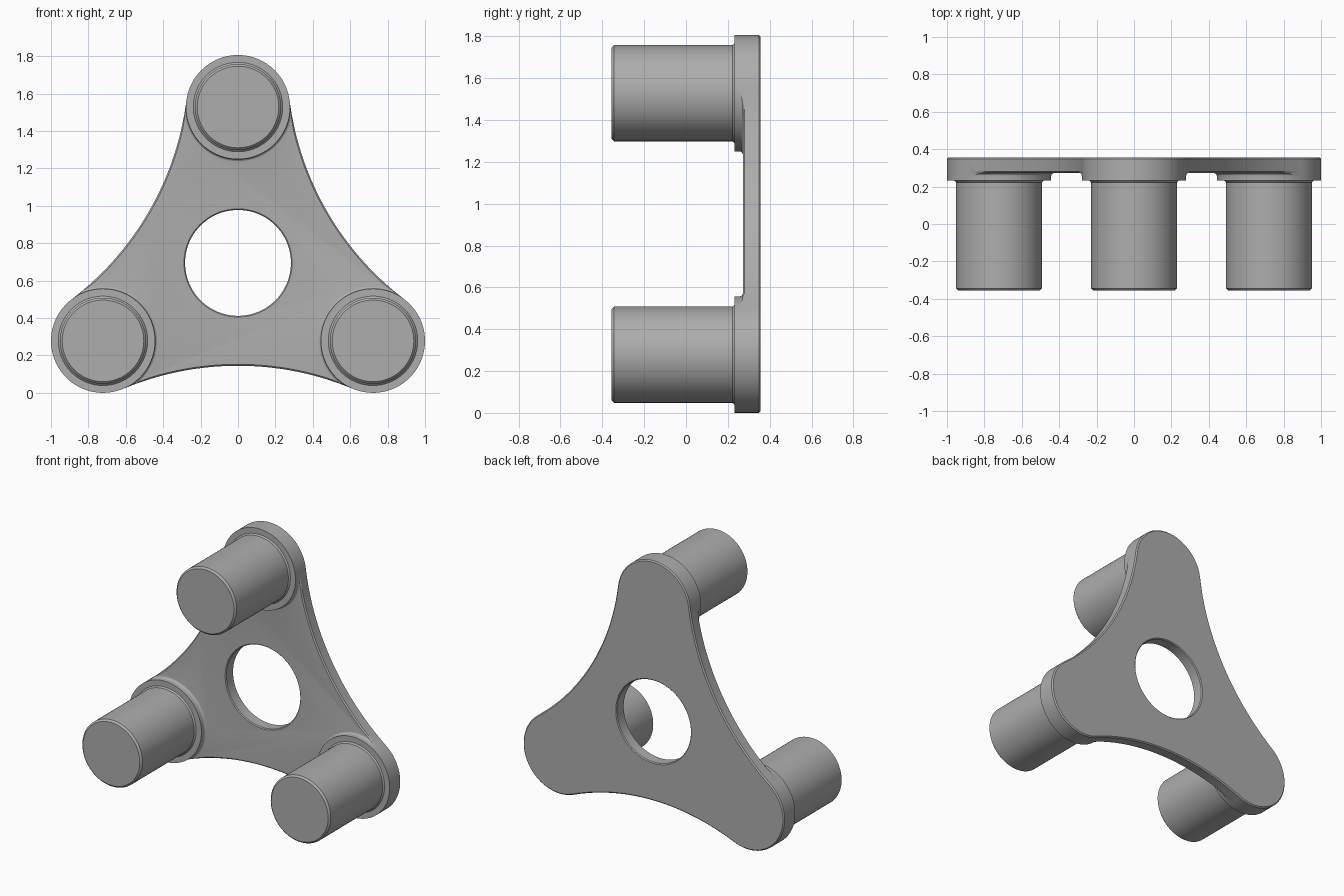
import bpy, bmesh
from math import sin, cos, radians, pi

if "Cube" in bpy.data.objects:
    bpy.data.objects.remove(bpy.data.objects["Cube"])

CZ = 0.695            # height of the hub centre
D, R = 0.8335, 0.278  # boss distance from hub, boss radius
RC = 1.59             # radius of the concave sides
DC = 0.55 + RC        # distance of the concave side centres
HALF = 22.73          # half angle of a concave side, degrees
PHI = 60 + HALF       # tangent angle on a boss
PIN_R = 0.23
BOSS_Y, PLATE_Y, BACK_Y = 0.232, 0.272, 0.356
ARMS = [90, 210, 330]


def polar(r, deg, c=(0, 0)):
    return c[0] + r * cos(radians(deg)), c[1] + r * sin(radians(deg))


def loft(name, layers):
    """Closed solid through (y, [(x, z), ...]) layers, capped at both ends."""
    bm = bmesh.new()
    rings = [[bm.verts.new((x, y, z + CZ)) for x, z in pts] for y, pts in layers]
    n = len(rings[0])
    for a, b in zip(rings, rings[1:]):
        for i in range(n):
            j = (i + 1) % n
            bm.faces.new((a[i], a[j], b[j], b[i]))
    bm.faces.new(rings[0])
    bm.faces.new(rings[-1][::-1])
    bmesh.ops.recalc_face_normals(bm, faces=bm.faces)
    me = bpy.data.meshes.new(name)
    bm.to_mesh(me)
    bm.free()
    me.materials.append(grey)
    ob = bpy.data.objects.new(name, me)
    bpy.context.collection.objects.link(ob)
    return ob


def lathe(name, profile, c=(0, 0), n=96):
    return loft(name, [(y, [polar(r, 360 * i / n, c) for i in range(n)])
                       for r, y in profile])


def outline(boss_in=0.0, side_in=0.0, taper=False):
    """Three round lobes joined by concave sides, with optional insets."""
    pts = []
    for a in ARMS:
        c = polar(D, a)
        pts += [polar(R - boss_in, a - PHI + 2 * PHI * i / 40, c) for i in range(41)]
        c = polar(DC, a + 60)
        for i in range(1, 40):
            t = i / 40
            w = min(1, t * 8, (1 - t) * 8) if taper else 1
            pts.append(polar(RC + side_in * w, a + 240 + HALF * (1 - 2 * t), c))
    return pts


def pocket(r):
    """Region between the bosses, running out past the concave sides."""
    pts = []
    for a in ARMS:
        c = polar(D, a)
        pts.append(polar(R + 0.3, a - PHI, c))
        span = 360 - 2 * PHI
        pts += [polar(r, a - PHI - span * i / 48, c) for i in range(49)]
        pts.append(polar(R + 0.3, a + PHI, c))
    return pts


def boolean(target, tool, op):
    m = target.modifiers.new(op, 'BOOLEAN')
    m.operation, m.object, m.solver = op, tool, 'EXACT'
    bpy.context.view_layer.objects.active = target
    bpy.ops.object.modifier_apply(modifier=m.name)
    bpy.data.objects.remove(tool)


# Dark grey finish
grey = bpy.data.materials.new("dark_grey")
grey.diffuse_color = (0.42, 0.42, 0.42, 1)
grey.use_nodes = True
grey.node_tree.nodes["Principled BSDF"].inputs["Base Color"].default_value = grey.diffuse_color

# Three-armed plate at full boss thickness, with softened edges
E = 0.008
plate = loft("three_arm_plate", [
    (BOSS_Y, outline(0, E, True)),
    (PLATE_Y, outline(0, E, True)),
    (PLATE_Y + E, outline()),
    (BACK_Y - E, outline()),
    (BACK_Y, outline(E, E)),
])

# Recess the web between the bosses, leaving a fillet around each boss
F = 0.016
layers = [(0.0, pocket(R + 0.0008))]
for i in range(5):
    t = i / 4 * pi / 2
    layers.append((PLATE_Y - F + F * sin(t), pocket(R + 0.0008 + F * (1 - cos(t)))))
layers[-1] = (PLATE_Y, layers[-1][1])
boolean(plate, loft("recess_cutter", layers), 'DIFFERENCE')

# Central hole with eased rims
H = 0.283
boolean(plate, lathe("hole_cutter", [
    (H + 0.006, 0.1), (H + 0.006, PLATE_Y), (H, PLATE_Y + 0.006),
    (H, BACK_Y - 0.006), (H + 0.006, BACK_Y), (H + 0.006, 0.5)]), 'DIFFERENCE')

# Pins with chamfered tips and a small flare at the base
for a in ARMS:
    pin = lathe("pin", [
        (PIN_R - 0.012, -0.356), (PIN_R, -0.344),
        (PIN_R, BOSS_Y - 0.009), (PIN_R + 0.01, BOSS_Y + 0.001),
        (PIN_R + 0.01, 0.3)], polar(D, a))
    boolean(plate, pin, 'UNION')

# Smooth the round walls only, keeping the big faces flat and edges crisp
bpy.ops.object.select_all(action='DESELECT')
plate.select_set(True)
bpy.context.view_layer.objects.active = plate
bpy.ops.object.shade_smooth_by_angle(angle=radians(12))
